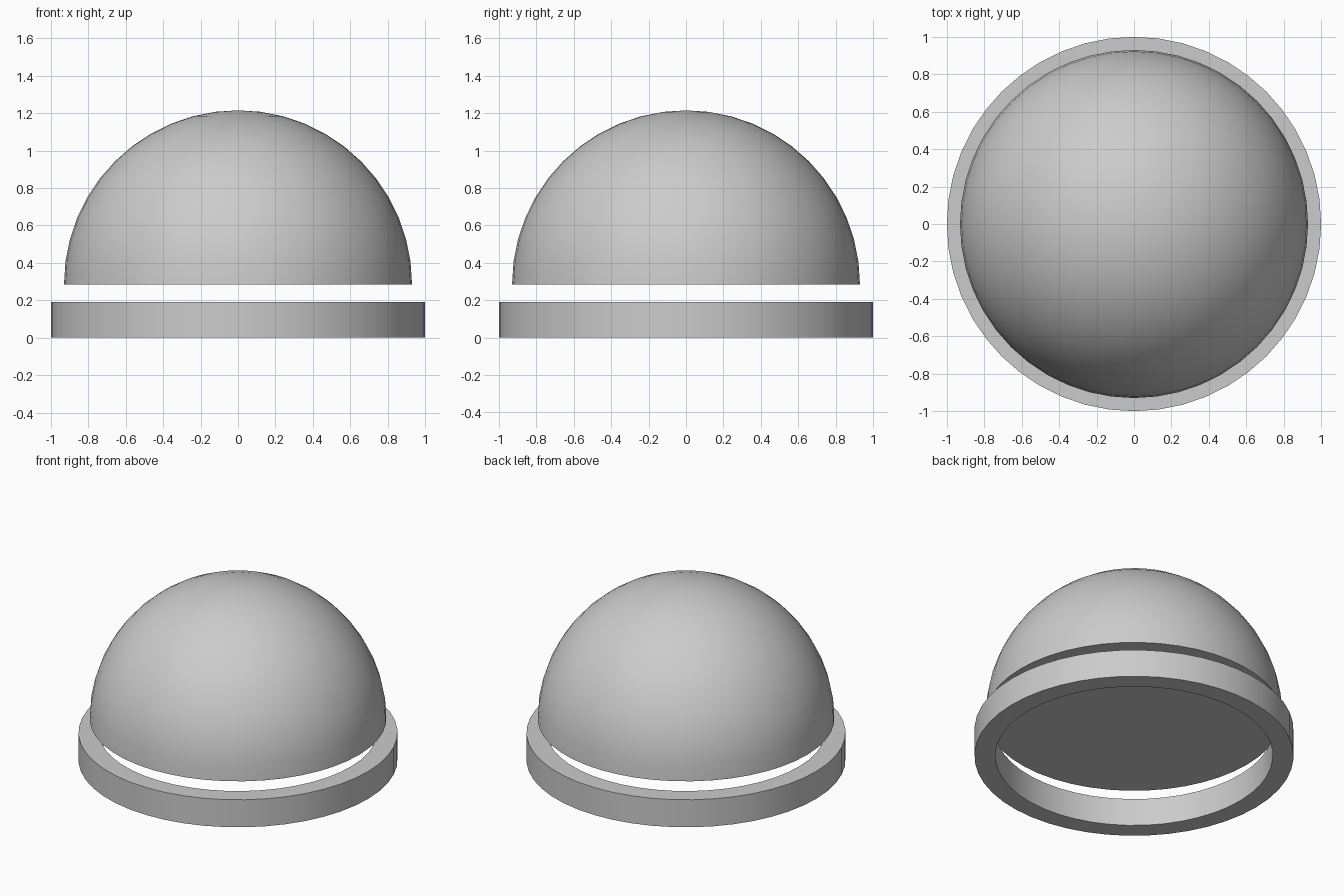
import bpy
import math

# Remove the default object
cube = bpy.data.objects.get("Cube")
if cube:
    bpy.data.objects.remove(cube, do_unlink=True)

SEGMENTS = 48

# Single grey material
grey = bpy.data.materials.new("plain_grey")
grey.use_nodes = True
colour = (0.6, 0.6, 0.6, 1)
grey.diffuse_color = colour
grey.node_tree.nodes["Principled BSDF"].inputs["Base Color"].default_value = colour


def lathe(name, profile, closed):
    """Spin a list of (radius, height) points about z; zero radius makes a pole."""
    verts, rings = [], []
    for r, z in profile:
        start = len(verts)
        if r < 1e-6:
            verts.append((0, 0, z))
            rings.append([start] * SEGMENTS)
        else:
            for i in range(SEGMENTS):
                a = math.tau * i / SEGMENTS
                verts.append((r * math.cos(a), r * math.sin(a), z))
            rings.append(list(range(start, start + SEGMENTS)))

    pairs = list(zip(rings, rings[1:]))
    if closed:
        pairs.append((rings[-1], rings[0]))
    faces = []
    for low, high in pairs:
        for i in range(SEGMENTS):
            j = (i + 1) % SEGMENTS
            corners = (low[i], low[j], high[j], high[i])
            faces.append(tuple(dict.fromkeys(corners)))
    if not closed:
        faces.append(tuple(reversed(rings[0])))  # flat base

    mesh = bpy.data.meshes.new(name)
    mesh.from_pydata(verts, [], faces)
    mesh.materials.append(grey)
    obj = bpy.data.objects.new(name, mesh)
    bpy.context.collection.objects.link(obj)
    bpy.ops.object.select_all(action="DESELECT")
    obj.select_set(True)
    bpy.context.view_layer.objects.active = obj
    bpy.ops.object.shade_smooth_by_angle(angle=math.radians(30))
    return obj


# Flat base ring
lathe("base_ring", [(0.87, 0), (1, 0), (1, 0.19), (0.87, 0.19)], closed=True)

# Solid half-sphere floating above the ring
RADIUS, BASE, STEPS = 0.93, 0.285, 12
arc = [math.pi / 2 * k / STEPS for k in range(STEPS + 1)]
lathe("dome", [(RADIUS * math.cos(a), BASE + RADIUS * math.sin(a)) for a in arc],
      closed=False)
